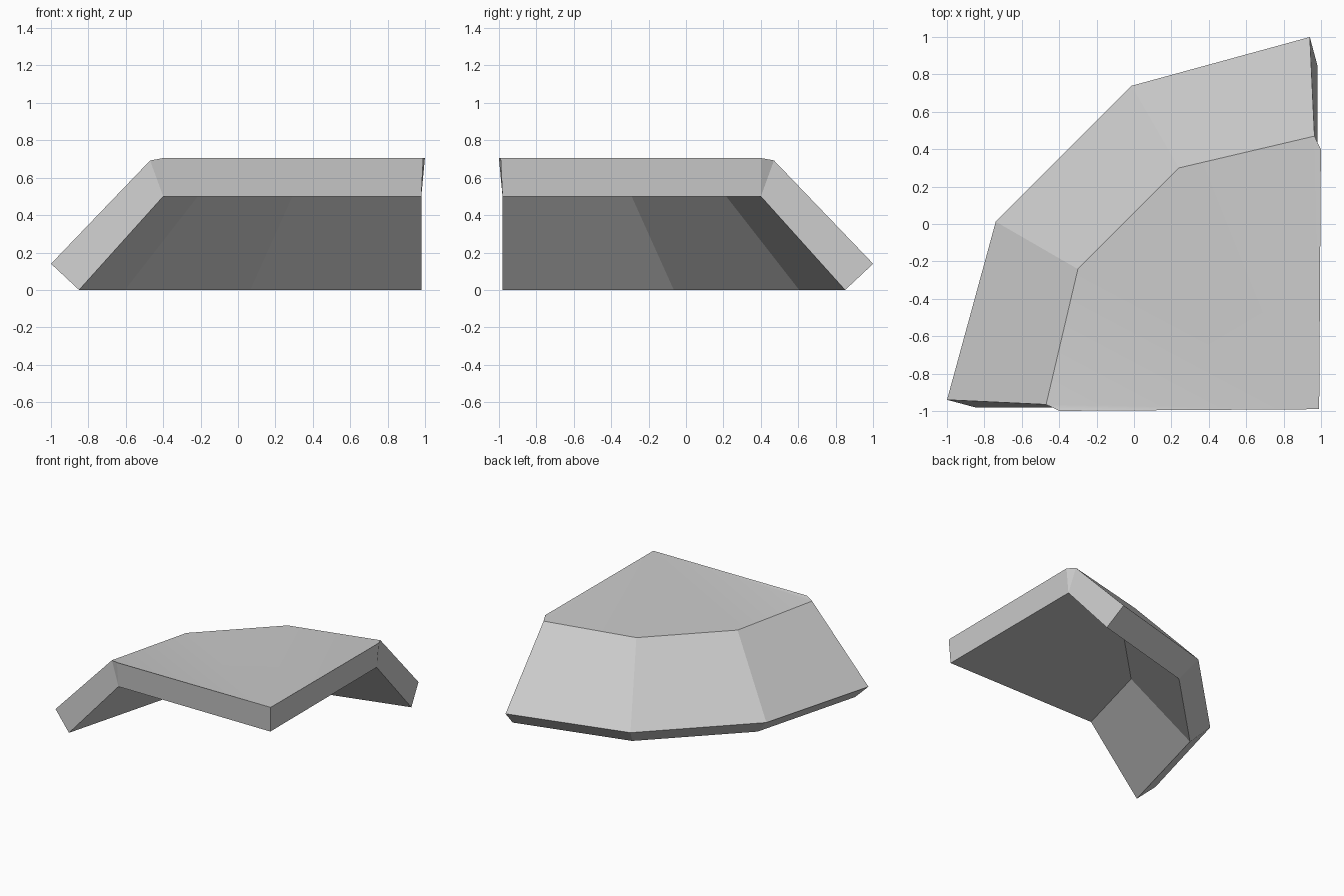
import bpy, bmesh
from math import radians, cos, sin

if "Cube" in bpy.data.objects:
    bpy.data.objects.remove(bpy.data.objects["Cube"])

CX, CY = 0.98, -0.98   # pivot of the quarter turn


def polar(r, a, z):
    a = radians(a)
    return (CX - r * cos(a), CY + r * sin(a), z)


bm = bmesh.new()


def ring(radii, end_angle, heights):
    """Four points over a quarter turn; end points have their own radius and height."""
    angles = (end_angle, 30, 60, 90 - end_angle)
    return [bm.verts.new(polar(radii[i in (1, 2)], a, heights[i in (1, 2)]))
            for i, a in enumerate(angles)]


# Underside and outer shell rings
eave_in = ring((1.83, 1.83), 0, (0, 0))
fold_in = ring((1.38, 1.38), 0, (0.5, 0.5))
eave_out = ring((1.98, 1.985), 1.16, (0.14, 0.14))
fold_out = ring((1.45, 1.478), 0.6, (0.692, 0.685))

# Inner corner and the two top edge ends
corner_in = bm.verts.new((CX, CY, 0.5))
corner_out = bm.verts.new((0.99, -0.99, 0.705))
ends = [bm.verts.new(polar(1.38, a, 0.705)) for a in (-0.8, 90.8)]

# Sloped panels, their undersides and the eave edge
for i in range(3):
    for lo, hi in ((eave_out, fold_out), (fold_in, eave_in), (eave_in, eave_out)):
        bm.faces.new((lo[i], lo[i + 1], hi[i + 1], hi[i]))

# Flat top as a fan, and the flat underside
top_rim = [ends[0], *fold_out, ends[1]]
for a, b in zip(top_rim, top_rim[1:]):
    bm.faces.new((corner_out, a, b)).smooth = True
bm.faces.new((corner_in, *fold_in))

# End walls on both cut sides
for k, e in ((0, ends[0]), (3, ends[1])):
    bm.faces.new((eave_out[k], fold_out[k], fold_in[k], eave_in[k]))
    bm.faces.new((fold_out[k], e, fold_in[k]))
    bm.faces.new((e, corner_out, corner_in, fold_in[k]))

bmesh.ops.recalc_face_normals(bm, faces=bm.faces)
# Keep every edge around the top crisp, the top itself smooth
for edge in bm.edges:
    edge.smooth = all(f.smooth for f in edge.link_faces)

mesh = bpy.data.meshes.new("corner_roof")
bm.to_mesh(mesh)
bm.free()
roof = bpy.data.objects.new("corner_roof", mesh)
bpy.context.collection.objects.link(roof)
